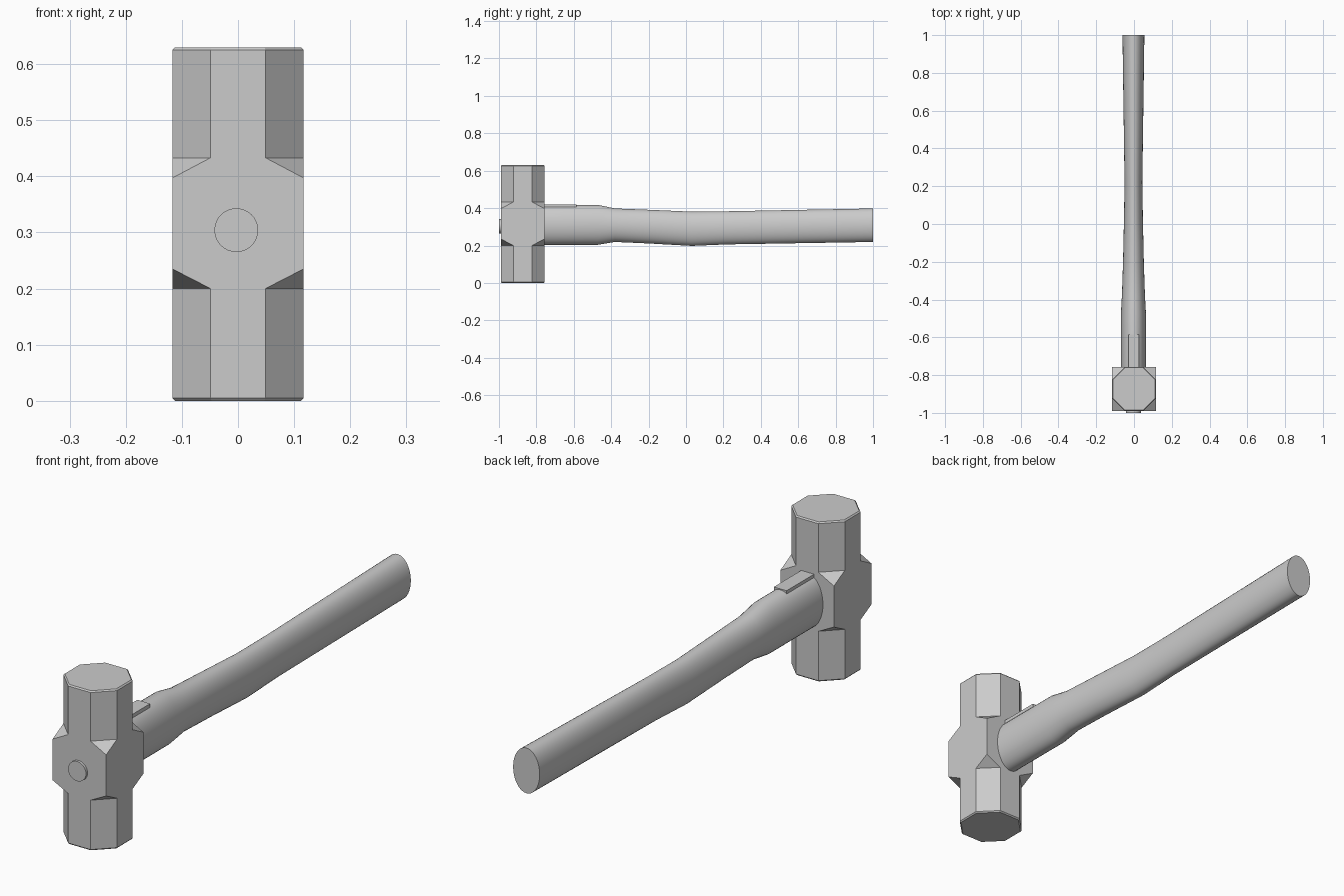
import bpy, bmesh, math
from mathutils import Matrix, Vector

default = bpy.data.objects.get("Cube")
if default:
    bpy.data.objects.remove(default, do_unlink=True)

grey = bpy.data.materials.new("plain grey")
grey.use_nodes = True
colour = (0.6, 0.6, 0.6, 1)
grey.diffuse_color = colour
grey.node_tree.nodes["Principled BSDF"].inputs["Base Color"].default_value = colour


def finish(name, bm, smooth=False):
    bmesh.ops.recalc_face_normals(bm, faces=bm.faces)
    mesh = bpy.data.meshes.new(name)
    bm.to_mesh(mesh)
    bm.free()
    mesh.materials.append(grey)
    obj = bpy.data.objects.new(name, mesh)
    bpy.context.collection.objects.link(obj)
    if smooth:
        bpy.ops.object.select_all(action="DESELECT")
        obj.select_set(True)
        bpy.context.view_layer.objects.active = obj
        bpy.ops.object.shade_smooth_by_angle(angle=math.radians(30))
    return obj


def bridge(bm, a, b):
    n = len(a)
    for i in range(n):
        j = (i + 1) % n
        bm.faces.new((a[i], a[j], b[j], b[i]))


# Head: square middle block, octagonal ends, slanted corner facets
HALF, CUT, HEAD_Y, HEAD_H = 0.117, 0.049, -0.873, 0.63


def quarter_turns(bm, points, z, scale=1.0):
    verts = []
    for k in range(4):
        turn = Matrix.Rotation(k * math.pi / 2, 3, "Z")
        for x, y in points:
            p = turn @ Vector((x * scale, y * scale, 0))
            verts.append(bm.verts.new((p.x, p.y + HEAD_Y, z)))
    return verts


bm = bmesh.new()
chamfer = [(CUT, -HALF), (HALF, -CUT)]
blocks = []
for end, rim, neck, corner in ((0, 0.005, 0.2, 0.235),
                               (HEAD_H, HEAD_H - 0.005, 0.433, 0.397)):
    cap = quarter_turns(bm, chamfer, end, 0.96)
    edge = quarter_turns(bm, chamfer, rim)
    base = quarter_turns(bm, chamfer, neck)
    square = quarter_turns(bm, [(HALF, -HALF)], corner)
    bm.faces.new(cap)
    bridge(bm, cap, edge)
    bridge(bm, edge, base)
    for k in range(4):
        bm.faces.new((base[2 * k], base[2 * k + 1], square[k]))
    blocks.append((base, square))
(low, low_sq), (high, high_sq) = blocks
for k in range(4):
    n = (k + 1) % 4
    bm.faces.new((low[2 * k + 1], low[2 * n], low_sq[n], high_sq[n],
                  high[2 * n], high[2 * k + 1], high_sq[k], low_sq[k]))
finish("hammer_head", bm)

# Handle: oval sections as y, bottom z, top z, half width
sections = [
    (-0.80, 0.204, 0.417, 0.066),
    (-0.47, 0.204, 0.417, 0.066),
    (-0.38, 0.219, 0.398, 0.061),
    (-0.20, 0.211, 0.391, 0.055),
    (0.03, 0.198, 0.381, 0.050),
    (0.22, 0.206, 0.383, 0.047),
    (1.00, 0.219, 0.398, 0.058),
]
SIDES = 40
bm = bmesh.new()
rings = []
for y, bottom, top, width in sections:
    ring = []
    for i in range(SIDES):
        a = 2 * math.pi * i / SIDES
        z = (bottom + top) / 2 + (top - bottom) / 2 * math.sin(a)
        ring.append(bm.verts.new((width * math.cos(a) - 0.003, y, z)))
    rings.append(ring)
for a, b in zip(rings, rings[1:]):
    bridge(bm, a, b)
bm.faces.new(rings[0])
bm.faces.new(rings[-1])
finish("handle", bm, smooth=True)

# Round handle tip showing through the front of the head
bm = bmesh.new()
place = Matrix.Translation((-0.003, -0.975, 0.304)) @ Matrix.Rotation(math.pi / 2, 4, "X")
bmesh.ops.create_cone(bm, cap_ends=True, segments=32, radius1=0.039,
                      radius2=0.039, depth=0.05, matrix=place)
finish("handle_tip", bm, smooth=True)

# Flat wedge on top of the handle behind the head
bm = bmesh.new()
place = Matrix.Translation((-0.002, -0.6825, 0.4)) @ Matrix.Diagonal((0.056, 0.195, 0.041, 1))
bmesh.ops.create_cube(bm, size=1, matrix=place)
finish("wedge", bm)
